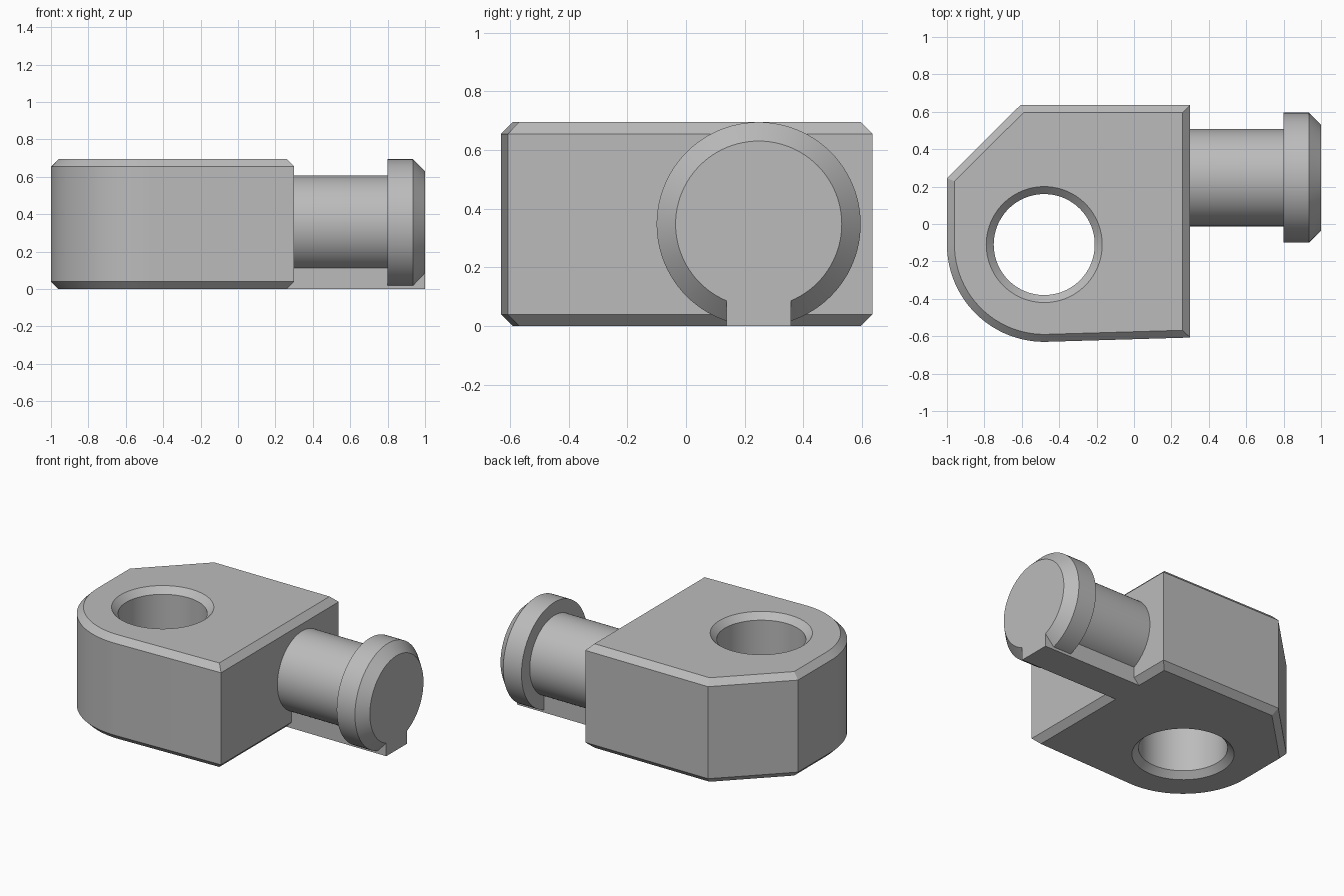
import bpy
import bmesh
from math import sin, cos, radians, pi
from mathutils import Matrix, Vector

cube = bpy.data.objects.get("Cube")
if cube:
    bpy.data.objects.remove(cube)

HEIGHT = 0.695
CHAMFER = 0.04
HOLE = Vector((-0.48, -0.11, 0))
PIN_Y, PIN_Z = 0.2475, HEIGHT / 2

grey = bpy.data.materials.new("plain grey")
grey.use_nodes = True
colour = (0.5, 0.5, 0.5, 1)
grey.diffuse_color = colour
grey.node_tree.nodes["Principled BSDF"].inputs["Base Color"].default_value = colour


def make_object(name, bm):
    bmesh.ops.recalc_face_normals(bm, faces=bm.faces)
    mesh = bpy.data.meshes.new(name)
    bm.to_mesh(mesh)
    bm.free()
    mesh.materials.append(grey)
    obj = bpy.data.objects.new(name, mesh)
    bpy.context.collection.objects.link(obj)
    return obj


def activate(obj):
    bpy.ops.object.select_all(action='DESELECT')
    obj.select_set(True)
    bpy.context.view_layer.objects.active = obj


def smooth(obj):
    activate(obj)
    bpy.ops.object.shade_smooth_by_angle(angle=radians(25))


def turned(name, profile, matrix, sides=96):
    """Capped solid of revolution from (radius, height) pairs."""
    bm = bmesh.new()
    rings = [[bm.verts.new((r * cos(2 * pi * i / sides), r * sin(2 * pi * i / sides), h))
              for i in range(sides)] for r, h in profile]
    for low, high in zip(rings, rings[1:]):
        for i in range(sides):
            j = (i + 1) % sides
            bm.faces.new((low[i], low[j], high[j], high[i]))
    bm.faces.new(rings[0])
    bm.faces.new(rings[-1])
    bm.transform(matrix)
    return make_object(name, bm)


# Body: rounded and clipped outline, extruded, chamfered top and bottom
outline = [(0.3, -0.607), (0.3, 0.635), (-0.608, 0.635), (-1.0, 0.245)]
steps = 24
for i in range(steps + 1):
    a = radians(180 + 91.7 * i / steps)
    outline.append((HOLE.x + 0.52 * cos(a), HOLE.y + 0.52 * sin(a)))
bm = bmesh.new()
base = bm.faces.new([bm.verts.new((x, y, 0)) for x, y in outline])
top = bmesh.ops.extrude_face_region(bm, geom=[base], use_keep_orig=True)["geom"]
bmesh.ops.translate(bm, vec=(0, 0, HEIGHT),
                    verts=[g for g in top if isinstance(g, bmesh.types.BMVert)])
bmesh.ops.recalc_face_normals(bm, faces=bm.faces)
rims = [e for e in bm.edges if abs(e.verts[0].co.z - e.verts[1].co.z) < 0.01]
bmesh.ops.bevel(bm, geom=rims, offset=CHAMFER, offset_type='OFFSET',
                segments=1, affect='EDGES')
body = make_object("body", bm)

# Through hole, countersunk at both ends
cutter = turned("hole_cutter",
                [(0.36, -0.05), (0.27, 0.04), (0.27, HEIGHT - 0.04), (0.36, HEIGHT + 0.05)],
                Matrix.Translation(HOLE))
cutter.hide_render = True
cut = body.modifiers.new("hole", 'BOOLEAN')
cut.operation = 'DIFFERENCE'
cut.solver = 'EXACT'
cut.object = cutter
activate(body)
bpy.ops.object.modifier_apply(modifier=cut.name)
bpy.data.objects.remove(cutter)
smooth(body)

# Side pin with a chamfered head
along_x = Matrix.Translation((0, PIN_Y, PIN_Z)) @ Matrix.Rotation(pi / 2, 4, 'Y')
pin = turned("pin",
             [(0.26, 0.28), (0.26, 0.8), (0.3475, 0.8), (0.3475, 0.935), (0.283, 1.0)],
             along_x)
smooth(pin)

# Flat rib under the pin, running out from the body
bm = bmesh.new()
bmesh.ops.create_cube(bm, size=1)
bmesh.ops.scale(bm, vec=(0.74, 0.22, 0.2), verts=bm.verts)
bmesh.ops.translate(bm, vec=(0.63, PIN_Y, 0.1), verts=bm.verts)
make_object("pin_rib", bm)
